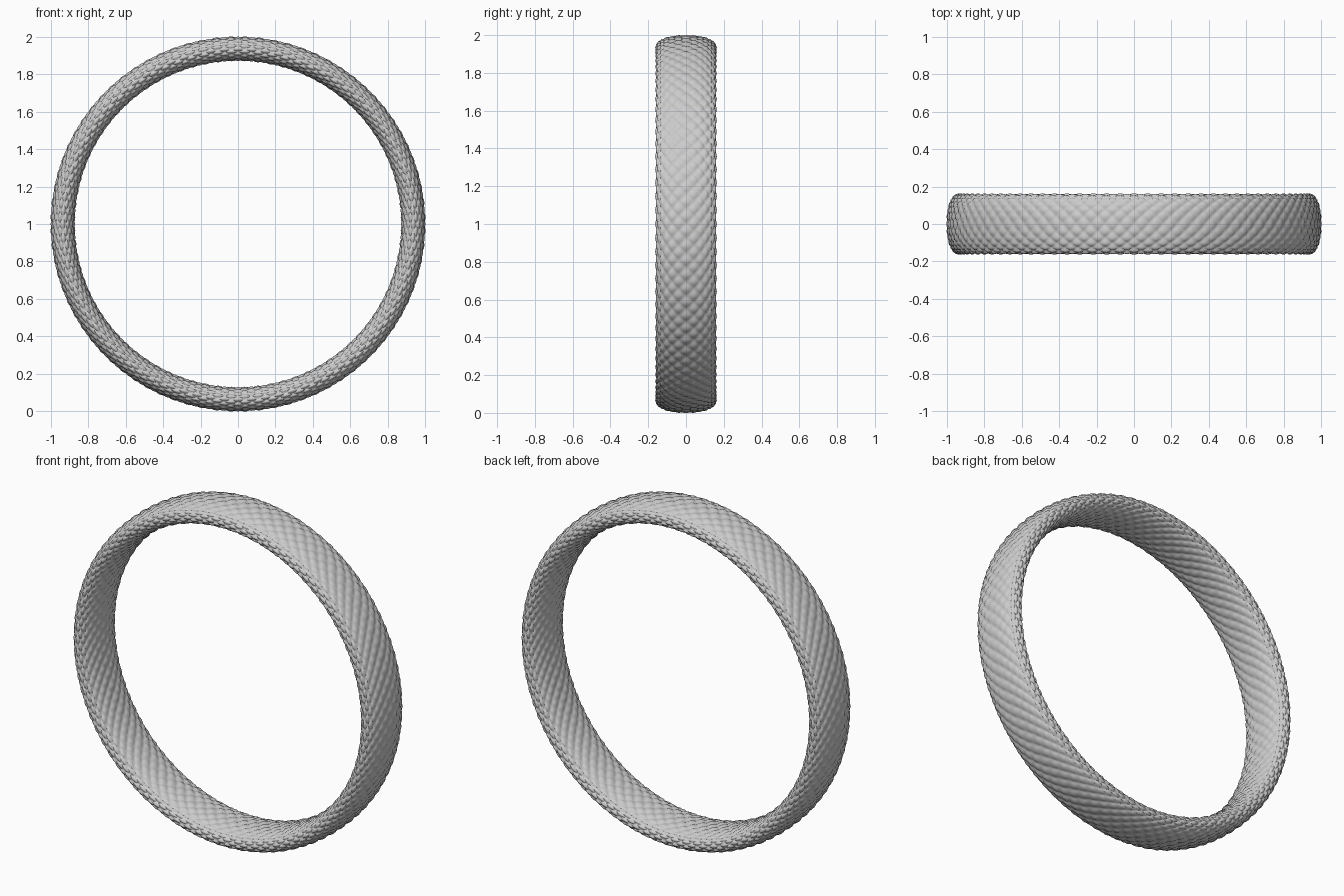
import bpy, bmesh, math

cube = bpy.data.objects.get("Cube")
if cube:
    bpy.data.objects.remove(cube, do_unlink=True)

# Ring proportions
MID_RADIUS, HALF_THICK, HALF_WIDTH = 0.935, 0.066, 0.163
AROUND, ACROSS = 800, 112
SCALES_AROUND, SCALES_ACROSS = 80, 14
DEPTH = 0.011


def rounded(t):
    """Slightly squared oval: signed power of sine or cosine."""
    return math.copysign(abs(t) ** 0.9, t)


def scale_height(u, v):
    """Diamond scales: domes parted by crossing diagonal creases."""
    p = (SCALES_AROUND * u + SCALES_ACROSS * v) / 2
    q = (SCALES_AROUND * u - SCALES_ACROSS * v) / 2
    return math.sqrt(abs(math.sin(p) * math.sin(q)))


def ring_point(i, j):
    u, v = math.tau * i / AROUND, math.tau * j / ACROSS
    c, s = math.cos(v), math.sin(v)
    sink = DEPTH * (1 - scale_height(u, v))
    radius = MID_RADIUS + HALF_THICK * rounded(c) - sink * c
    y = HALF_WIDTH * rounded(s) - sink * s
    return radius * math.sin(u), y, 1 + radius * math.cos(u)


# Band swept around the y axis
bm = bmesh.new()
rows = [[bm.verts.new(ring_point(i, j)) for j in range(ACROSS)] for i in range(AROUND)]
for i in range(AROUND):
    a, b = rows[i], rows[(i + 1) % AROUND]
    for j in range(ACROSS):
        k = (j + 1) % ACROSS
        bm.faces.new((a[j], b[j], b[k], a[k]))
bmesh.ops.recalc_face_normals(bm, faces=bm.faces)
mesh = bpy.data.meshes.new("scaled_ring")
bm.to_mesh(mesh)
bm.free()
ring = bpy.data.objects.new("scaled_ring", mesh)
bpy.context.collection.objects.link(ring)

# Pale grey metal
grey = bpy.data.materials.new("light_grey")
grey.use_nodes = True
colour = (0.6, 0.6, 0.6, 1)
grey.diffuse_color = colour
grey.node_tree.nodes["Principled BSDF"].inputs["Base Color"].default_value = colour
mesh.materials.append(grey)

bpy.context.view_layer.objects.active = ring
ring.select_set(True)
bpy.ops.object.shade_smooth_by_angle(angle=math.radians(40))
